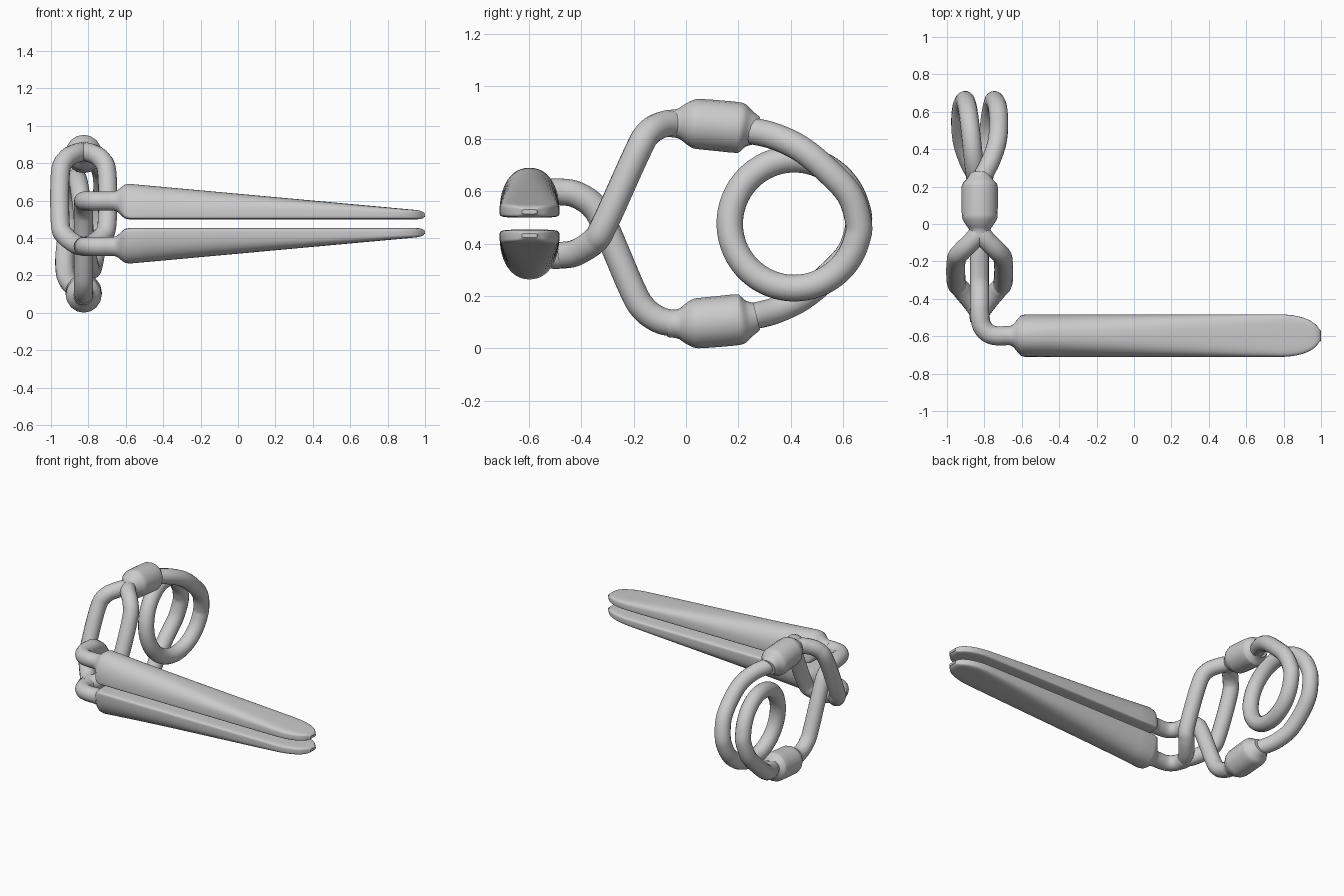
import bpy, bmesh, math
from mathutils import Vector

if "Cube" in bpy.data.objects:
    bpy.data.objects.remove(bpy.data.objects["Cube"])

ZM = 0.476          # height of the mirror plane between the two halves
CX = -0.825         # x of the spring / arm axis
JY = -0.597         # y of the jaw axis
R = 0.051           # wire radius


def flip(pts):
    """Mirror path points from the upper half to the lower half."""
    return [(p[0], p[1], 2 * ZM - p[2], *p[3:]) for p in pts]


def smooth_path(pts, n=8):
    """Catmull-Rom sampling of (x, y, z, radius) points."""
    p = [Vector(q if len(q) == 4 else (*q, R)) for q in pts]
    p = [2 * p[0] - p[1]] + p + [2 * p[-1] - p[-2]]
    out = []
    for i in range(1, len(p) - 2):
        a, b, c, d = p[i - 1:i + 3]
        for k in range(n):
            t = k / n
            out.append(0.5 * (2 * b + (c - a) * t + (2 * a - 5 * b + 4 * c - d) * t * t
                              + (3 * b - a - 3 * c + d) * t ** 3))
    return out + [p[-2]]


def finish(ob, angle=40):
    bpy.ops.object.select_all(action='DESELECT')
    ob.select_set(True)
    bpy.context.view_layer.objects.active = ob
    if ob.type == 'CURVE':
        bpy.ops.object.convert(target='MESH')
        ob = bpy.context.object
    bpy.ops.object.shade_smooth_by_angle(angle=math.radians(angle))


def tube(name, pts, n=8):
    path = smooth_path(pts, n)
    cu = bpy.data.curves.new(name, 'CURVE')
    cu.dimensions = '3D'
    cu.bevel_depth = R
    cu.bevel_resolution = 6
    cu.use_fill_caps = True
    sp = cu.splines.new('POLY')
    sp.points.add(len(path) - 1)
    for q, v in zip(sp.points, path):
        q.co = (v[0], v[1], v[2], 1)
        q.radius = v[3] / R
    ob = bpy.data.objects.new(name, cu)
    bpy.context.collection.objects.link(ob)
    finish(ob)


def spow(v, e):
    return math.copysign(abs(v) ** e, v)


def jaw(name, lower):
    """Loft from the round wire into a tapering D-shaped blade."""
    N = 48
    xs = [(-0.70, 0), (-0.665, 0), (-0.645, 0.14), (-0.625, 0.55), (-0.605, 0.9), (-0.58, 1)]
    xs += [(-0.58 + 1.33 * i / 12, 1) for i in range(1, 13)]
    xs += [(0.75 + 0.25 * math.sin(math.pi / 2 * i / 12), 1) for i in range(1, 13)]
    bm = bmesh.new()
    rings = []
    for x, blend in xs:
        u = max(0, (x + 0.58) / 1.56)
        h = 0.19 - 0.142 * u
        n = 2.2 + 3 * u ** 2
        e = max(0, (x - 0.75) / 0.25)
        w = 0.114 * max(0.25, (1 - e ** 2.6) ** 0.5)
        cap = max(0.35, (1 - e ** 16) ** 0.5)       # rounds the tip in height
        lip = 0.022
        ring = []
        for k in range(N):
            a = 2 * math.pi * k / N
            c, s = math.cos(a), math.sin(a)
            if s >= 0:
                y, z = w * spow(c, 2 / n), lip + (h - lip) * cap * spow(s, 2 / n)
            else:
                y, z = w * spow(c, 2 / 5), lip + lip * cap * spow(s, 2 / 5)
            y = R * c * (1 - blend) + y * blend
            z = (0.098 + R * s) * (1 - blend) + z * blend + 0.499
            ring.append(bm.verts.new((x, JY + y, 2 * ZM - z if lower else z)))
        rings.append(ring)
    for a, b in zip(rings, rings[1:]):
        for k in range(N):
            bm.faces.new((a[k], a[(k + 1) % N], b[(k + 1) % N], b[k]))
    bm.faces.new(rings[0])
    bm.faces.new(rings[-1])
    bmesh.ops.recalc_face_normals(bm, faces=bm.faces)
    me = bpy.data.meshes.new(name)
    bm.to_mesh(me)
    bm.free()
    ob = bpy.data.objects.new(name, me)
    bpy.context.collection.objects.link(ob)
    finish(ob)


# jaws
jaw("upper_jaw", False)
jaw("lower_jaw", True)

# bent stems leaving the jaws; the upper one continues as the single arm
stem = [(-0.67, JY, 0.597), (-0.74, JY, 0.597), (-0.785, -0.58, 0.597),
        (-0.815, -0.54, 0.597), (CX, -0.48, 0.597)]
tube("single_arm", stem + [(CX, -0.42, 0.587), (CX, -0.355, 0.545), (CX, -0.31, 0.47),
                           (CX, -0.205, 0.225), (CX, -0.16, 0.15), (CX, -0.10, 0.108),
                           (CX, -0.04, 0.096), (CX, 0.03, 0.096)])
tube("loop_stem", flip(stem))

# split loop that the single arm passes through
for side, name in ((-1, "loop_left"), (1, "loop_right")):
    half = [(0, 0.03, 0.857), (0, -0.03, 0.857), (0.035, -0.085, 0.855), (0.095, -0.145, 0.82),
            (0.125, -0.19, 0.74), (0.125, -0.31, 0.475), (0.098, -0.35, 0.41),
            (0.04, -0.42, 0.365), (0, -0.48, 0.355), (0, -0.52, 0.355)]
    tube(name, [(CX + side * dx, y, z) for dx, y, z in half])

# collars joining the arms to the spring
collar = [(CX, -0.07, 0.858, 0.051), (CX, -0.03, 0.858, 0.057), (CX, 0.0, 0.858, 0.077),
          (CX, 0.03, 0.857, 0.093), (CX, 0.06, 0.855, 0.096), (CX, 0.13, 0.849, 0.097),
          (CX, 0.19, 0.843, 0.097), (CX, 0.215, 0.841, 0.092), (CX, 0.24, 0.837, 0.07),
          (CX, 0.27, 0.83, 0.053)]
tube("upper_collar", collar, 5)
tube("lower_collar", flip(collar), 5)

# spring: one and a half turns, symmetric under a half turn about its axis
lead = [(0, 0.18, 0.843), (0.015, 0.25, 0.83), (0.06, 0.34, 0.808), (0.093, 0.44, 0.76),
        (0.102, 0.54, 0.678), (0.095, 0.625, 0.585)]
coil = [(CX + dx, y, z) for dx, y, z in lead]
for i in range(25):
    t = i / 24
    a = -2 * math.pi * t
    coil.append((CX + 0.08 * (1 - 2 * t), 0.413 + 0.246 * math.cos(a), ZM + 0.246 * math.sin(a)))
coil += [(CX - dx, y, 2 * ZM - z) for dx, y, z in reversed(lead)]
tube("spring_coil", coil, 4)
